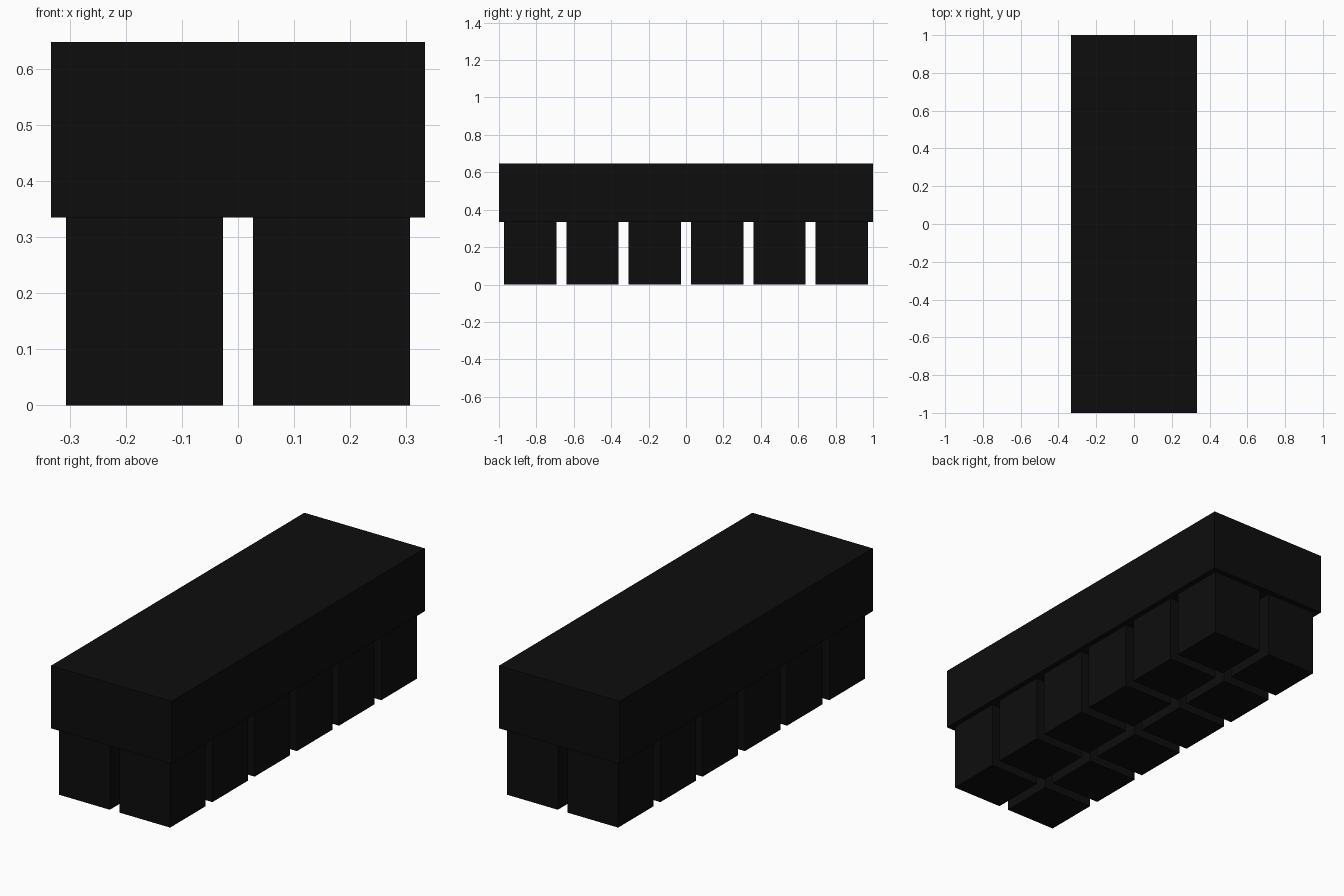
import bpy

if "Cube" in bpy.data.objects:
    bpy.data.objects.remove(bpy.data.objects["Cube"])

# Single near-black plastic
black = bpy.data.materials.new("black_plastic")
black.diffuse_color = (0.004, 0.004, 0.004, 1.0)
black.use_nodes = True
black.node_tree.nodes["Principled BSDF"].inputs["Base Color"].default_value = black.diffuse_color


def box(name, center, size):
    bpy.ops.mesh.primitive_cube_add(size=1, location=center)
    ob = bpy.context.object
    ob.name = name
    ob.scale = size
    bpy.ops.object.transform_apply(location=False, rotation=False, scale=True)
    ob.data.materials.append(black)
    return ob


PITCH = 1 / 3
SPLIT = 0.335
TOP = 0.648

# Upper housing block
box("housing", (0, 0, (SPLIT + TOP) / 2), (2 * PITCH, 2, TOP - SPLIT))

# Two rows of six square plugs underneath
for col in range(2):
    for row in range(6):
        x = (col - 0.5) * PITCH
        y = (row - 2.5) * PITCH
        box(f"plug_{col + 1}_{row + 1}", (x, y, SPLIT / 2), (0.28, 0.28, SPLIT))
